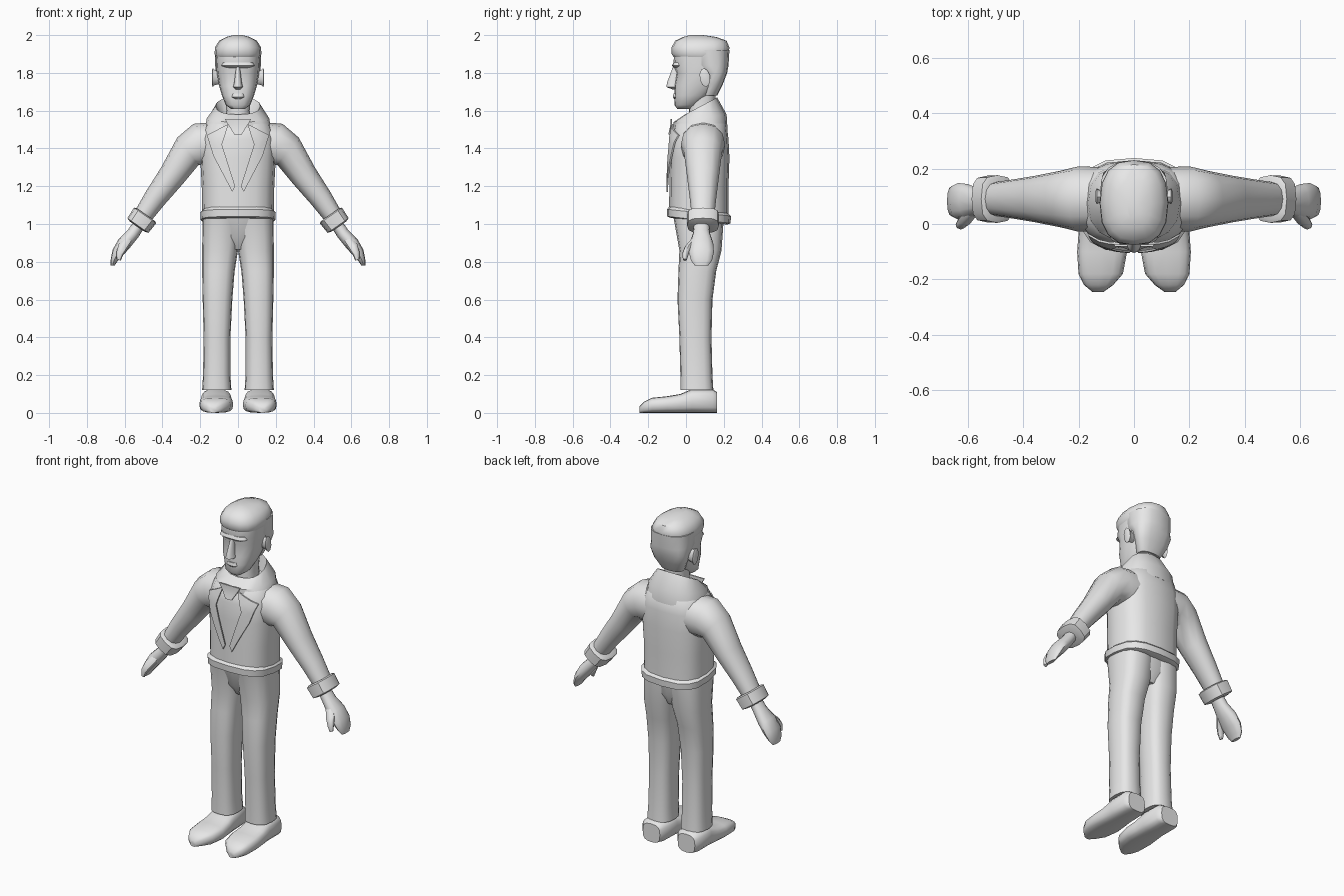
import bpy, bmesh, math
from mathutils import Vector

cube = bpy.data.objects.get("Cube")
if cube:
    bpy.data.objects.remove(cube, do_unlink=True)

GREY = (0.8, 0.8, 0.8, 1)
clay = bpy.data.materials.new("plain grey")
clay.use_nodes = True
clay.diffuse_color = GREY
next(n for n in clay.node_tree.nodes if n.type == "BSDF_PRINCIPLED").inputs["Base Color"].default_value = GREY


def finish(name, bm, mirror=False, angle=45):
    """Turn a bmesh into a shaded object, mirrored across x if asked."""
    bmesh.ops.recalc_face_normals(bm, faces=bm.faces)
    mesh = bpy.data.meshes.new(name)
    bm.to_mesh(mesh)
    bm.free()
    mesh.materials.append(clay)
    obj = bpy.data.objects.new(name, mesh)
    bpy.context.collection.objects.link(obj)
    bpy.ops.object.select_all(action="DESELECT")
    obj.select_set(True)
    bpy.context.view_layer.objects.active = obj
    bpy.ops.object.shade_smooth_by_angle(angle=math.radians(angle))
    if mirror:
        obj.modifiers.new("Mirror", "MIRROR").merge_threshold = 0.0001
    return obj


def soft(value, power):
    return math.copysign(abs(value) ** (2 / power), value)


def ring(centre, u, v, power=2.4, sides=16):
    """Rounded-box cross-section around a centre with two half-axes."""
    c, u, v = Vector(centre), Vector(u), Vector(v)
    turns = [math.tau * i / sides for i in range(sides)]
    return [c + u * soft(math.cos(t), power) + v * soft(math.sin(t), power) for t in turns]


def loft(name, rings, mirror=False, angle=45):
    bm = bmesh.new()
    loops = [[bm.verts.new(p) for p in r] for r in rings]
    for a, b in zip(loops, loops[1:]):
        for i in range(len(a)):
            j = (i + 1) % len(a)
            bm.faces.new((a[i], a[j], b[j], b[i]))
    bm.faces.new(loops[0])
    bm.faces.new(loops[-1])
    return finish(name, bm, mirror, angle)


def level(z, x0, x1, y0, y1, power=2.4):
    """Horizontal section from its extents."""
    return ring(((x0 + x1) / 2, (y0 + y1) / 2, z), ((x1 - x0) / 2, 0, 0), (0, (y1 - y0) / 2, 0), power)


def stack(name, rows, power=2.4):
    """Centred body part from rows of height, half-width, front and back."""
    return loft(name, [level(z, -w, w, y0, y1, power) for z, w, y0, y1 in rows])


def limb(name, rows, y=0.09, power=2.2, angle=45):
    """Arm part from rows of x, z, tilt, thickness and depth."""
    rings = []
    for x, z, tilt, thick, depth in rows:
        a = math.radians(tilt)
        u = Vector((math.cos(a), 0, math.sin(a))) * thick
        rings.append(ring((x, y, z), u, (0, depth, 0), power, 12))
    return loft(name, rings, True, angle)


# Jacket body and waistband
TORSO = [(1.04, .19, -.09, .225), (1.2, .192, -.088, .225), (1.35, .2, -.085, .23),
         (1.45, .2, -.08, .225), (1.53, .17, -.06, .215), (1.57, .11, 0, .17)]
stack("jacket_body", TORSO, 2.7)


def band(z, grow):
    return ring((0, .068, z), (.19 + grow, 0, 0), (0, .16 + grow, -.018), 2.9)


loft("jacket_waistband", [band(1.015, -.01), band(1.022, .008), band(1.06, .01), band(1.08, -.01)])

# Turned-up collar, highest at the back and open inside
loft("jacket_collar", [
    ring((0, .075, 1.47), (.182, 0, 0), (0, .145, .03)),
    ring((0, .075, 1.56), (.165, 0, 0), (0, .14, .02)),
    ring((0, .08, 1.625), (.118, 0, 0), (0, .085, .045)),
    ring((0, .08, 1.56), (.085, 0, 0), (0, .07, .02)),
])


def front_y(x, z):
    """Depth of the jacket front at a point."""
    for (za, wa, fa, ba), (zb, wb, fb, bb) in zip(TORSO, TORSO[1:]):
        if za <= z <= zb:
            t = (z - za) / (zb - za)
            w, f, b = (p + (q - p) * t for p, q in ((wa, wb), (fa, fb), (ba, bb)))
            s = max(0, 1 - min(1, abs(x / w)) ** 2.7) ** (1 / 2.7)
            return (f + b) / 2 - s * (b - f) / 2
    return 0


def plate(name, outline, mirror, lift, nearest=1):
    """Thin cloth piece draped on the jacket front."""
    bm = bmesh.new()
    face = bm.faces.new([bm.verts.new((x, 0, z)) for x, z in outline])
    bmesh.ops.triangulate(bm, faces=[face])
    bmesh.ops.subdivide_edges(bm, edges=bm.edges[:], cuts=2, use_grid_fill=True)
    for v in bm.verts:
        v.co.y = min(front_y(v.co.x, v.co.z), nearest) - lift
    bmesh.ops.solidify(bm, geom=bm.faces[:], thickness=.008)
    return finish(name, bm, mirror)


plate("lapel", [(.05, 1.53), (.165, 1.47), (.13, 1.36), (.03, 1.17), (.015, 1.2), (.085, 1.42)], True, .008)
plate("neck_knot", [(-.07, 1.555), (.07, 1.555), (.02, 1.475), (-.02, 1.475)], False, .012, -.062)

# Sleeves, cuffs and hands
limb("sleeve", [(.12, 1.42, 82, .12, .115), (.2, 1.418, 72, .118, .118), (.265, 1.385, 52, .092, .102),
                (.35, 1.255, 37, .072, .085), (.44, 1.135, 36, .06, .07), (.505, 1.04, 36, .05, .06)])
limb("cuff", [(.488, 1.05, 35, .06, .075), (.492, 1.045, 35, .072, .086),
              (.53, .992, 35, .068, .084), (.535, .987, 35, .045, .06)], .09, 3, 35)
limb("hand", [(.515, 1.01, 35, .032, .04), (.555, .95, 35, .034, .045), (.6, .9, 32, .038, .062),
              (.635, .85, 25, .032, .066), (.657, .805, 15, .018, .055), (.664, .78, 5, .01, .035)], .082)
loft("thumb", [ring((x, y, z), (r, 0, r * .5), (0, r, 0), 2, 8) for x, y, z, r in
               [(.58, .05, .92, .022), (.608, .018, .88, .024), (.625, -.002, .845, .018), (.632, -.006, .81, .01)]], True)

# Trousers
stack("trouser_hips", [(.865, .06, 0, .155), (.93, .15, -.04, .185), (1.045, .187, -.07, .2)], 2.6)
LEG = [(.12, .035, .19, -.03, .145), (.2, .04, .185, -.03, .14), (.4, .04, .182, -.035, .135),
       (.6, .03, .187, -.045, .14), (.75, .018, .19, -.04, .16), (.86, 0, .19, -.035, .188),
       (1.03, -.02, .187, -.065, .2)]
loft("trouser_leg", [level(*row, 2.7) for row in LEG], True)

# Shoes, lofted from heel to toe
SHOE = [(.165, .06, .175, .11), (.14, .04, .195, .125), (.03, .035, .195, .125), (-.03, .03, .2, .1),
        (-.1, .025, .205, .088), (-.18, .04, .2, .08), (-.22, .075, .18, .06), (-.245, .11, .15, .035)]
loft("shoe", [ring(((a + b) / 2, y, h / 2), ((b - a) / 2, 0, 0), (0, 0, h / 2), 3) for y, a, b, h in SHOE], True)

# Neck and head
stack("neck", [(1.5, .075, .01, .16), (1.6, .062, .015, .15), (1.72, .07, .01, .16)])
stack("head", [(1.608, .035, -.045, .03), (1.63, .065, -.062, .06), (1.68, .085, -.06, .125),
               (1.73, .1, -.062, .165), (1.8, .112, -.05, .2), (1.84, .115, -.068, .21), (1.9, .118, -.062, .215)], 2.6)
stack("nose", [(1.712, .012, -.07, -.03), (1.725, .026, -.104, -.03), (1.75, .02, -.1, -.03),
               (1.83, .01, -.07, -.03)], 2)
stack("brow", [(1.825, .06, -.06, 0), (1.838, .088, -.074, 0), (1.855, .08, -.066, 0)], 2.8)
stack("lips", [(1.662, .02, -.062, -.03), (1.672, .034, -.07, -.03), (1.69, .03, -.066, -.03)])

# Hair
stack("hair_crown", [(1.885, .118, -.066, .22), (1.9, .124, -.076, .226), (1.935, .122, -.076, .23),
                     (1.97, .1, -.058, .215), (1.99, .062, -.015, .16), (2, .025, .02, .09)], 2.5)
stack("hair_back", [(1.68, .07, .08, .165), (1.74, .102, .1, .195), (1.8, .118, .09, .218),
                    (1.84, .121, .03, .225), (1.92, .123, 0, .23)], 2.5)

# Ears
loft("ear", [ring((x, .1, 1.775), (0, .026 * s, .012 * s), (0, -.012 * s, .048 * s), 2, 10)
             for x, s in [(.095, .7), (.122, .8), (.134, 1), (.138, .75)]], True)
